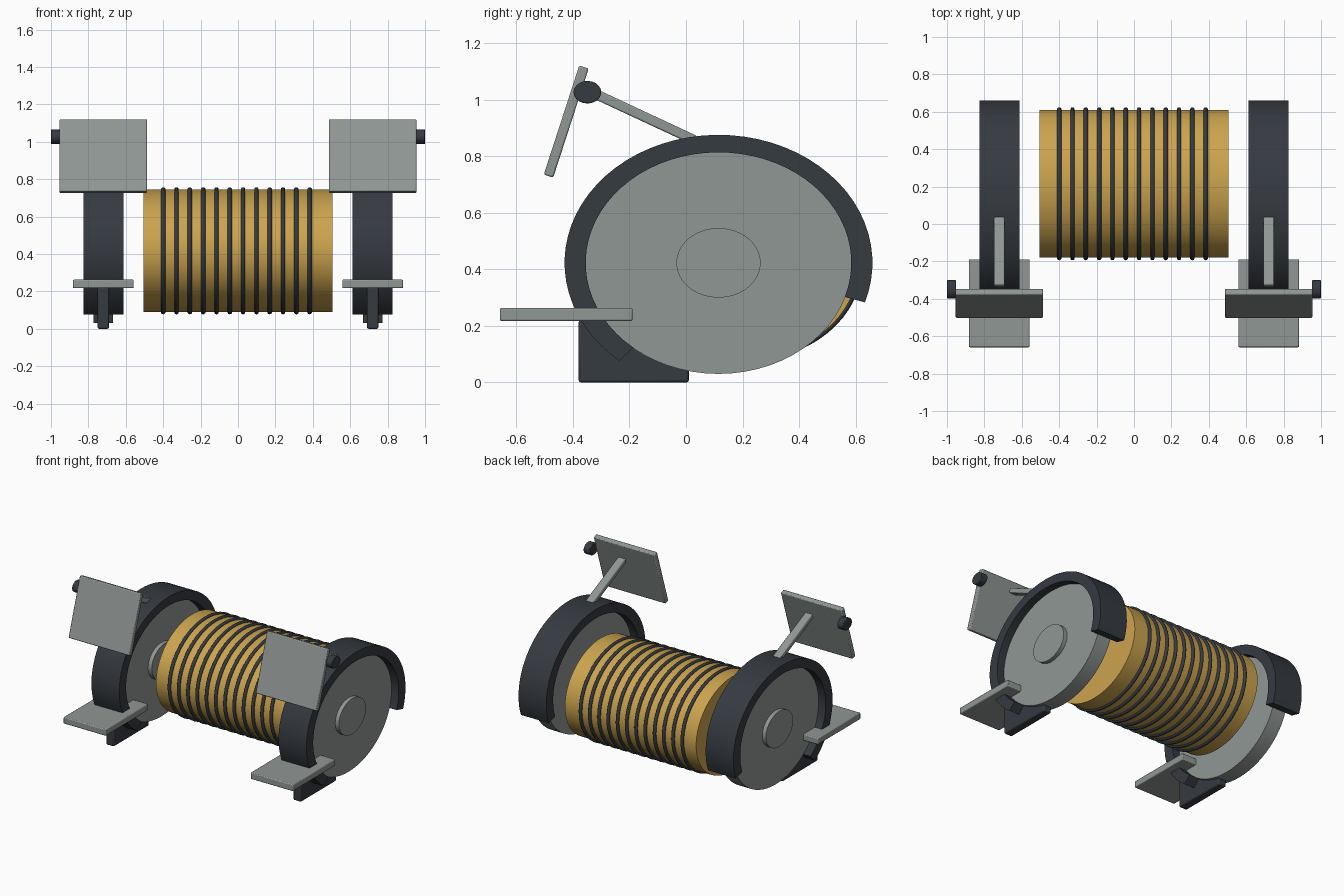
import bpy, bmesh, math
from math import radians, cos, sin

if "Cube" in bpy.data.objects:
    bpy.data.objects.remove(bpy.data.objects["Cube"])


def material(name, rgb):
    m = bpy.data.materials.new(name)
    m.diffuse_color = (*rgb, 1)
    m.use_nodes = True
    m.node_tree.nodes["Principled BSDF"].inputs["Base Color"].default_value = m.diffuse_color
    return m


GOLD = material("brass gold", (0.60, 0.37, 0.075))
GREY = material("plate grey", (0.28, 0.31, 0.30))
DARK = material("dark slate", (0.036, 0.043, 0.053))


def finish(name, bm, mat, bevel=0):
    bmesh.ops.recalc_face_normals(bm, faces=bm.faces)
    mesh = bpy.data.meshes.new(name)
    bm.to_mesh(mesh)
    bm.free()
    ob = bpy.data.objects.new(name, mesh)
    bpy.context.collection.objects.link(ob)
    mesh.materials.append(mat)
    if bevel:
        mod = ob.modifiers.new("edge bevel", 'BEVEL')
        mod.width, mod.segments = bevel, 2
    bpy.ops.object.select_all(action='DESELECT')
    ob.select_set(True)
    bpy.context.view_layer.objects.active = ob
    bpy.ops.object.shade_smooth_by_angle(angle=radians(30))
    return ob


def box(name, loc, size, mat, tilt=0, bevel=0.006):
    bm = bmesh.new()
    bmesh.ops.create_cube(bm, size=1)
    bmesh.ops.scale(bm, vec=size, verts=bm.verts)
    ob = finish(name, bm, mat, bevel)
    ob.location = loc
    ob.rotation_euler.x = radians(tilt)
    return ob


def sweep(name, x0, x1, center, radii, mat, inner=None, a0=0, a1=360, n=64, bevel=0):
    """Elliptical disc, or an arc band when inner radii are given, along x."""
    bm = bmesh.new()

    def point(r, a):
        return bm.verts.new((x0, center[0] + r[0] * cos(a), center[1] + r[1] * sin(a)))

    steps = n if inner is None else n + 1
    angles = [radians(a0 + (a1 - a0) * i / n) for i in range(steps)]
    outer = [point(radii, a) for a in angles]
    if inner is None:
        faces = [bm.faces.new(outer)]
    else:
        inside = [point(inner, a) for a in angles]
        faces = [bm.faces.new((outer[i], outer[i + 1], inside[i + 1], inside[i]))
                 for i in range(n)]
    geom = bmesh.ops.extrude_face_region(bm, geom=faces, use_keep_orig=True)["geom"]
    bmesh.ops.translate(bm, vec=(x1 - x0, 0, 0),
                        verts=[v for v in geom if isinstance(v, bmesh.types.BMVert)])
    if inner is not None:  # remove shared walls left inside the band
        bad = [f for f in bm.faces if all(len(e.link_faces) > 2 for e in f.edges)]
        bmesh.ops.delete(bm, geom=bad, context='FACES_ONLY')
    return finish(name, bm, mat, bevel)


# Central drum with evenly spaced hoops
sweep("drum", -0.505, 0.505, (0.215, 0.417), (0.395, 0.328), GOLD)
for i in range(12):
    bpy.ops.mesh.primitive_torus_add(major_radius=0.397, minor_radius=0.012,
                                     major_segments=64, minor_segments=10,
                                     location=(-0.40 + 0.0712 * i, 0.215, 0.417),
                                     rotation=(0, radians(90), 0))
    hoop = bpy.context.object
    hoop.name = f"drum_hoop_{i + 1}"
    hoop.scale.x = 0.328 / 0.395
    hoop.data.materials.append(DARK)
    bpy.ops.object.shade_smooth()

# Matching end assemblies
CENTER = (0.115, 0.423)
for s, side in ((-1, "left"), (1, "right")):
    x = s * 0.72
    sweep(f"{side}_wheel", x - 0.052, x + 0.052, CENTER, (0.472, 0.393), GREY)
    sweep(f"{side}_hub", x - 0.08, x + 0.08, CENTER, (0.149, 0.123), GREY)
    sweep(f"{side}_fender", x - 0.107, x + 0.107, CENTER, (0.545, 0.453), DARK,
          inner=(0.470, 0.391), a0=-18, a1=230, n=48)
    box(f"{side}_foot_plate", (x, -0.424, 0.24), (0.325, 0.47, 0.046), GREY)
    box(f"{side}_stand", (x, -0.185, 0.11), (0.06, 0.39, 0.22), DARK, bevel=0.008)
    box(f"{side}_back_plate", (x, -0.424, 0.923), (0.468, 0.035, 0.406), GREY, tilt=-18)
    box(f"{side}_strut", (-0.0 + x, -0.150, 0.941), (0.056, 0.40, 0.035), GREY, tilt=-25)
    sweep(f"{side}_knob", s * 0.952, s * 1.0, (-0.349, 1.027), (0.049, 0.040), DARK,
          n=20, bevel=0.004)
